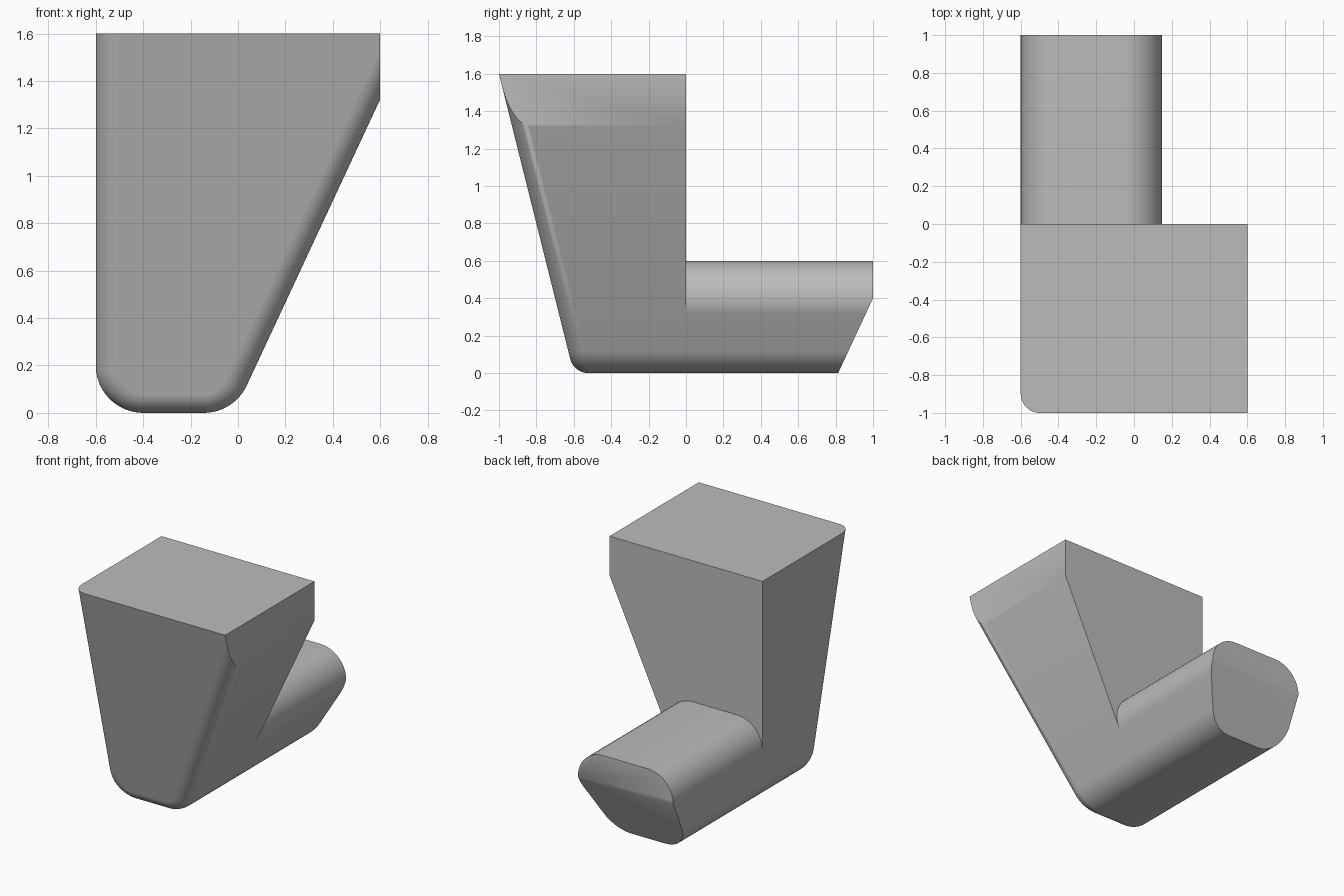
import bpy, bmesh, math
from mathutils import Vector

cube = bpy.data.objects.get("Cube")
if cube:
    bpy.data.objects.remove(cube, do_unlink=True)

grey = bpy.data.materials.new("plain grey")
grey.use_nodes = True
colour = (0.5, 0.5, 0.5, 1)
grey.diffuse_color = colour
grey.node_tree.nodes["Principled BSDF"].inputs["Base Color"].default_value = colour

SLANT = math.radians(25)      # lean of the tapered side and of the cut end
CORNER = 0.2                  # rounding of the cross-section
FILLET = 0.1                  # rounding around the front face
STEPS = 12


def rounded_profile(top):
    """Rounded cross-section in xz, as (point, outward normal) pairs."""
    foot = -0.017
    corners = [Vector((-0.6, 0, 0)), Vector((foot, 0, 0)),
               Vector((foot + top * math.tan(SLANT), 0, top)), Vector((-0.6, 0, top))]
    normals = [Vector((0, 0, -1)), Vector((math.cos(SLANT), 0, -math.sin(SLANT))),
               Vector((0, 0, 1)), Vector((-1, 0, 0))]
    result = []
    for i, corner in enumerate(corners):
        a, b = normals[i - 1], normals[i]
        centre = corner - (a + b) * CORNER / (1 + a.dot(b))
        for s in range(STEPS + 1):
            n = a.slerp(b, s / STEPS)
            result.append((centre + n * CORNER, n))
    return result


def loft(bm, rings):
    """Skin a list of closed rings and cap both ends."""
    rows = [[bm.verts.new(p) for p in ring] for ring in rings]
    for low, high in zip(rows, rows[1:]):
        for i in range(len(low)):
            bm.faces.new((low[i - 1], low[i], high[i], high[i - 1]))
    bm.faces.new(rows[0])
    bm.faces.new(rows[-1])


def slice_off(bm, point, normal):
    """Remove everything beyond a plane and close the cut."""
    cut = bmesh.ops.bisect_plane(bm, geom=bm.verts[:] + bm.edges[:] + bm.faces[:],
                                 plane_co=point, plane_no=normal, clear_outer=True)
    edges = [e for e in cut["geom_cut"] if isinstance(e, bmesh.types.BMEdge)]
    bmesh.ops.contextual_create(bm, geom=edges)


def finish(bm, name):
    bmesh.ops.remove_doubles(bm, verts=bm.verts[:], dist=0.0001)
    bmesh.ops.recalc_face_normals(bm, faces=bm.faces[:])
    for face in bm.faces:
        face.smooth = True
    for edge in bm.edges:
        edge.smooth = edge.calc_face_angle(0) < math.radians(30)
    mesh = bpy.data.meshes.new(name)
    bm.to_mesh(mesh)
    bm.free()
    mesh.materials.append(grey)
    obj = bpy.data.objects.new(name, mesh)
    bpy.context.collection.objects.link(obj)
    mod = obj.modifiers.new("even shading", 'WEIGHTED_NORMAL')
    mod.keep_sharp = True


# Tall block: leaning front face with a rolled edge, trimmed at top and side
front = Vector((0, -4, -1)).normalized()
profile = rounded_profile(2.4)
rings = [[p for p, n in profile]]
for s in range(STEPS + 1):
    ring = []
    for p, n in profile:
        c = p - n * FILLET
        c.y = -0.6 - c.z / 4 - FILLET / front.y
        ring.append(c + n.slerp(front, s / STEPS) * FILLET)
    rings.append(ring)
bm = bmesh.new()
loft(bm, rings)
slice_off(bm, (0, 0, 1.6), (0, 0, 1))
slice_off(bm, (0.6, 0, 0), (1, 0, 0))
finish(bm, "tall_block")

# Rear bar: low rounded bar with an undercut end
bm = bmesh.new()
loft(bm, [[p + Vector((0, y, 0)) for p, n in rounded_profile(0.6)] for y in (0, 1)])
slice_off(bm, (0, 1, 0.4), (0, math.cos(SLANT), -math.sin(SLANT)))
finish(bm, "rear_bar")
